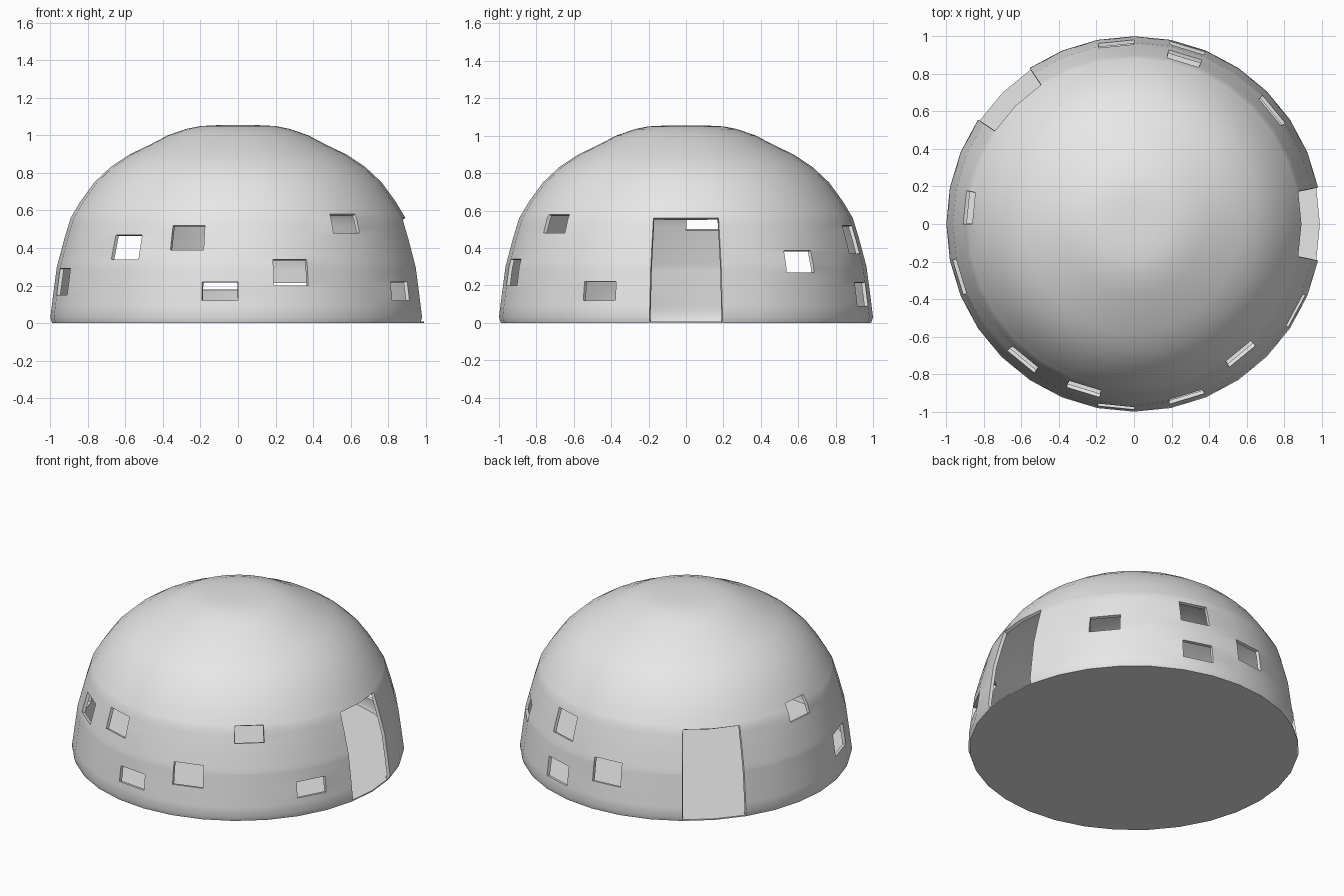
import bpy
import bmesh
from math import cos, sin, radians, tau

old = bpy.data.objects.get("Cube")
if old:
    bpy.data.objects.remove(old)

SIDES = 32
WALL = 0.02

# Dome outline as (height, radius), ending just before the crown point
PROFILE = [(0, .99), (.03, 1), (.15, .985), (.3, .965), (.45, .925), (.56, .892),
           (.65, .838), (.75, .765), (.83, .68), (.9, .575), (.95, .47),
           (1, .375), (1.035, .275), (1.05, .2), (1.055, .1)]

# Openings as (column, bottom, top); each column is one side of the dome
DOORS = [(c, 0, .56) for c in (31, 0, 11, 12)]
WINDOWS = [(3, .27, .385), (6, .37, .52), (6, .09, .215), (8, .18, .33),
           (15, .5, .61), (17, .15, .29), (20, .34, .47), (22, .39, .52),
           (23, .12, .22), (25, .2, .34), (27, .48, .58), (29, .12, .22)]
OPENINGS = DOORS + WINDOWS


def radius_at(z):
    for (z0, r0), (z1, r1) in zip(PROFILE, PROFILE[1:]):
        if z <= z1:
            return r0 + (r1 - r0) * (z - z0) / (z1 - z0)
    return PROFILE[-1][1]


def ring(bm, r, z):
    return [bm.verts.new((r * cos(tau * i / SIDES), r * sin(tau * i / SIDES), z))
            for i in range(SIDES)]


def finish(bm, name, mat):
    mesh = bpy.data.meshes.new(name)
    bm.to_mesh(mesh)
    bm.free()
    mesh.materials.append(mat)
    obj = bpy.data.objects.new(name, mesh)
    bpy.context.collection.objects.link(obj)
    return obj


grey = bpy.data.materials.new("plain_grey")
grey.use_nodes = True
grey.diffuse_color = (.8, .8, .8, 1)
grey.node_tree.nodes["Principled BSDF"].inputs["Base Color"].default_value = (.8, .8, .8, 1)

# Dome wall: rings at the outline heights and at every sill and lintel
levels = sorted({z for z, r in PROFILE} | {z for o in OPENINGS for z in o[1:]})
bm = bmesh.new()
rings = [ring(bm, radius_at(z), z) for z in levels]
for k, (low, high) in enumerate(zip(rings, rings[1:])):
    middle = (levels[k] + levels[k + 1]) / 2
    for i in range(SIDES):
        if any(c == i and a < middle < b for c, a, b in OPENINGS):
            continue
        j = (i + 1) % SIDES
        bm.faces.new((low[i], low[j], high[j], high[i]))
crown = bm.verts.new((0, 0, PROFILE[-1][0]))
for i in range(SIDES):
    bm.faces.new((rings[-1][i], rings[-1][(i + 1) % SIDES], crown))
bmesh.ops.delete(bm, geom=[v for v in bm.verts if not v.link_faces], context='VERTS')
dome = finish(bm, "dome_wall", grey)
thick = dome.modifiers.new("wall_thickness", 'SOLIDIFY')
thick.thickness = WALL
thick.offset = -1

bpy.ops.object.select_all(action='DESELECT')
dome.select_set(True)
bpy.context.view_layer.objects.active = dome
bpy.ops.object.modifier_apply(modifier=thick.name)
bpy.ops.object.shade_smooth_by_angle(angle=radians(35))

# Floor: thin disc that closes the base and shows in the doorways
bm = bmesh.new()
base = bm.faces.new(ring(bm, .99, 0))
top = bmesh.ops.extrude_face_region(bm, geom=[base])
bmesh.ops.translate(bm, vec=(0, 0, .008),
                    verts=[g for g in top["geom"] if isinstance(g, bmesh.types.BMVert)])
if not base.is_valid or len(bm.faces) < SIDES + 2:
    bmesh.ops.holes_fill(bm, edges=bm.edges[:], sides=SIDES)
bmesh.ops.recalc_face_normals(bm, faces=bm.faces[:])
finish(bm, "floor", grey)
